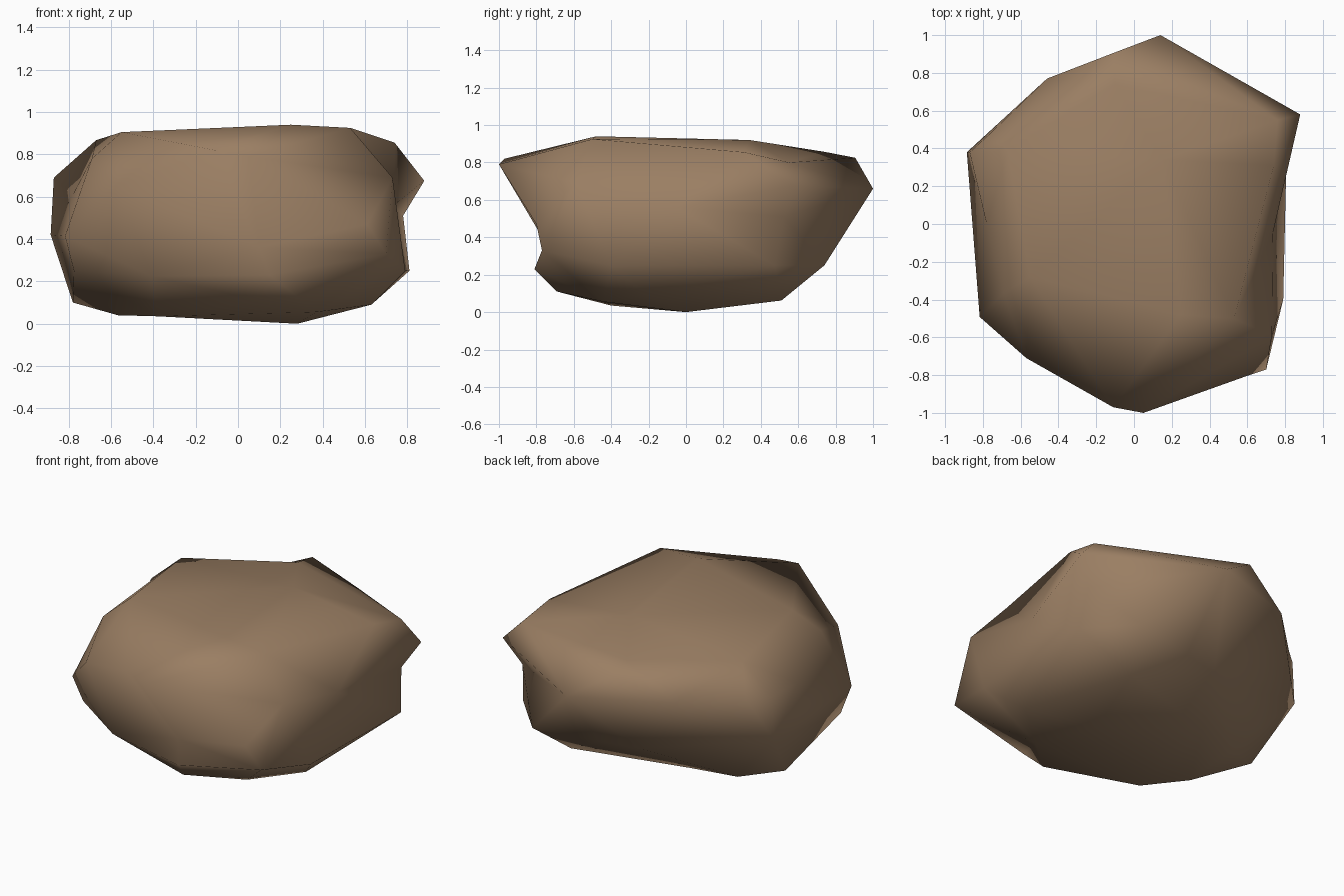
import bpy, bmesh
from mathutils import Vector

# Corner points of the boulder, grouped by height
top = [(.25, -.48, .94), (.53, -.5, .925), (.15, .34, .92), (.74, .31, .855), (.76, .55, .80),
       (-.55, -.28, .905), (-.67, .39, .867), (-.1, .74, .857), (-.11, .905, .825),
       (.05, -1, .79), (-.11, -.97, .82), (-.69, -.365, .78)]
middle = [(.14, 1, .66), (.88, .58, .675), (-.46, .77, .69), (-.76, .48, .68),
          (-.87, .38, .69), (-.885, .38, .42), (-.57, -.71, .65), (-.817, -.492, .414),
          (.61, -.80, .47), (.73, -.59, .69), (.78, .523, .51), (.7, -.77, .33)]
base = [(.79, -.4, .25), (.81, .474, .25), (.56, .74, .25), (.15, .65, .24), (-.1, .6, .24),
        (-.25, .315, .05), (-.53, .24, .04), (-.78, .12, .1), (-.567, -.173, .04),
        (-.775, -.445, .25), (-.41, -.67, .225), (-.38, -.4, .035),
        (.15, -.81, .23), (.1, -.69, .11), (.37, -.44, .055), (.63, -.22, .09),
        (.45, .51, .062), (.28, 0, 0)]
hollows = [(.1, -.745, .36), (-.78, 0, .61), (.735, -.05, .56)]
points = [Vector(p) for p in top + middle + base + hollows]

# Wrap the points as seen from the centre, so shallow hollows are kept
centre = Vector((0, 0, .48))
bm = bmesh.new()
home = {}
for p in points:
    d = p - centre
    d.z *= 1.8
    v = bm.verts.new(d.normalized() * d.length ** .08)
    home[v] = p
bmesh.ops.convex_hull(bm, input=list(bm.verts))
bmesh.ops.delete(bm, geom=[v for v in bm.verts if not v.link_faces], context='VERTS')
for v in bm.verts:
    v.co = home[v]
bmesh.ops.recalc_face_normals(bm, faces=list(bm.faces))
for f in bm.faces:
    f.smooth = True

mesh = bpy.data.meshes.new("boulder")
bm.to_mesh(mesh)
bm.free()
boulder = bpy.data.objects.new("boulder", mesh)
bpy.context.collection.objects.link(boulder)

# Single brown stone colour
stone = bpy.data.materials.new("brown stone")
stone.diffuse_color = (.325, .21, .125, 1)
mesh.materials.append(stone)
